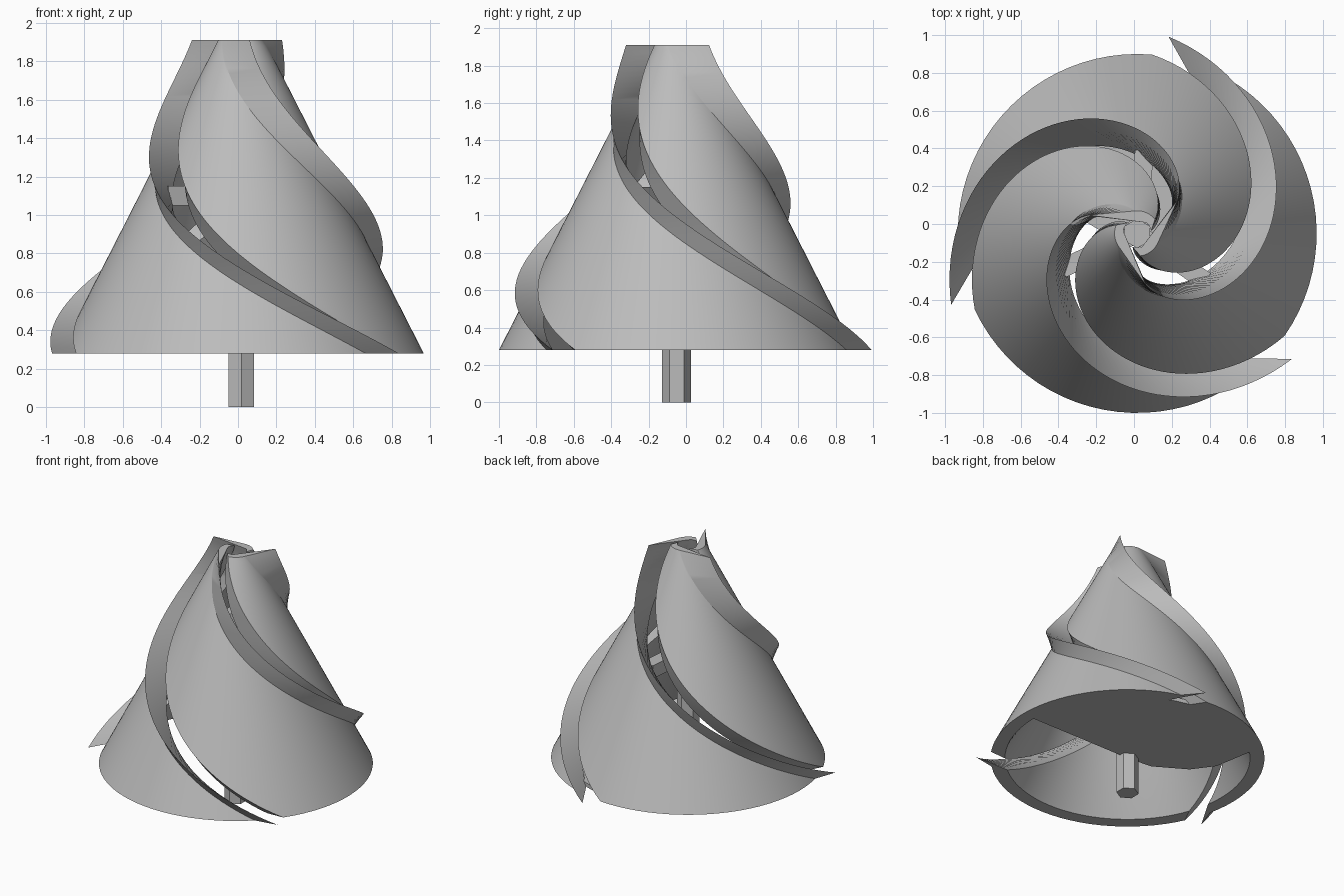
import bpy, bmesh
from math import sin, cos, radians, pi
from mathutils import Vector, Matrix

cube = bpy.data.objects.get("Cube")
if cube:
    bpy.data.objects.remove(cube)

AXIS = Vector((0.017, -0.05, 0))
Z0, Z1 = 0.28, 1.91

grey = bpy.data.materials.new("plain grey")
grey.use_nodes = True
COLOUR = (0.5, 0.5, 0.5, 1)
grey.diffuse_color = COLOUR
grey.node_tree.nodes["Principled BSDF"].inputs["Base Color"].default_value = COLOUR


def finish(name, bm, smooth=False):
    bmesh.ops.recalc_face_normals(bm, faces=bm.faces)
    mesh = bpy.data.meshes.new(name)
    bm.to_mesh(mesh)
    bm.free()
    mesh.materials.append(grey)
    obj = bpy.data.objects.new(name, mesh)
    obj.location = AXIS
    bpy.context.collection.objects.link(obj)
    if smooth:
        bpy.ops.object.select_all(action="DESELECT")
        obj.select_set(True)
        bpy.context.view_layer.objects.active = obj
        bpy.ops.object.shade_smooth_by_angle(angle=radians(25))
    return obj


def polar(radius, angle):
    return Vector((radius * cos(angle), radius * sin(angle), 0))


def arc(radius, begin, end, steps):
    return [polar(radius, begin + (end - begin) * i / steps)
            for i in range(steps + 1)]


def blade_section(t, turn, steps=24):
    """Wall outline at height fraction t: a cone arc with a flared lip."""
    radius = 0.95 - 0.83 * t
    thick = 0.10 + 0.2 * t - 0.255 * t * t
    inner = radius - thick
    middle = radians(295.2 - 200 * t) + turn
    tip = polar(radius, middle) + polar(0.459 - 0.212 * t, middle + pi / 2)
    tip_angle = middle + polar(1, middle).angle(tip)
    crease = tip_angle - 0.133 / radius
    start = middle - radians(90 - 45 * t ** 1.6 + 12 * t ** 6)
    inner_start = start - 0.8 * thick / inner
    outer_side = arc(radius, start, crease, steps) + [tip]
    inner_side = arc(inner, inner_start, crease - 0.06 / inner, steps + 1)
    return outer_side + inner_side[::-1]


# Three twisting conical blades
LAYERS = 56
for k, name in enumerate(("blade_front", "blade_left", "blade_back_right")):
    bm = bmesh.new()
    rings = []
    for j in range(LAYERS + 1):
        t = j / LAYERS
        lift = Vector((0, 0, Z0 + (Z1 - Z0) * t))
        rings.append([bm.verts.new(p + lift)
                      for p in blade_section(t, k * 2 * pi / 3)])
    n = len(rings[0])
    for low, high in zip(rings, rings[1:]):
        for i in range(n):
            m = (i + 1) % n
            bm.faces.new((low[i], low[m], high[m], high[i]))
    # End caps, made of strips between the two sides of the wall
    for ring in (rings[0], rings[-1]):
        for i in range(n // 2 - 1):
            bm.faces.new((ring[i], ring[i + 1], ring[n - 2 - i], ring[n - 1 - i]))
    finish(name, bm, smooth=True)

# Hexagonal shaft with a corner toward the front
SHAFT_TOP = 1.45
bm = bmesh.new()
bmesh.ops.create_cone(
    bm, cap_ends=True, segments=6, radius1=0.078, radius2=0.078, depth=SHAFT_TOP,
    matrix=Matrix.Translation((0, 0, SHAFT_TOP / 2)))
finish("shaft", bm)

# Struts from the shaft to the blades
for k in range(3):
    bm = bmesh.new()
    bmesh.ops.create_cube(
        bm, size=1,
        matrix=Matrix.Rotation(radians(85 + 120 * k), 4, "Z")
        @ Matrix.Translation((0.23, 0, 1.1))
        @ Matrix.Diagonal((0.42, 0.1, 0.1, 1)))
    finish(f"strut_{k + 1}", bm)

# Floor plate closing part of the base, with one curved edge back to the shaft
bm = bmesh.new()
outline = arc(0.86, 0, radians(134), 24)
outline += [polar(r, radians(a)) for r, a in ((0.63, 150), (0.46, 160), (0.2, 175))]
outline.append(Vector((0, 0, 0)))
face = bm.faces.new([bm.verts.new(p + Vector((0, 0, Z0))) for p in outline])
grown = bmesh.ops.extrude_face_region(bm, geom=[face])
top = [g for g in grown["geom"] if isinstance(g, bmesh.types.BMVert)]
bmesh.ops.translate(bm, verts=top, vec=(0, 0, 0.03))
finish("floor_plate", bm)
